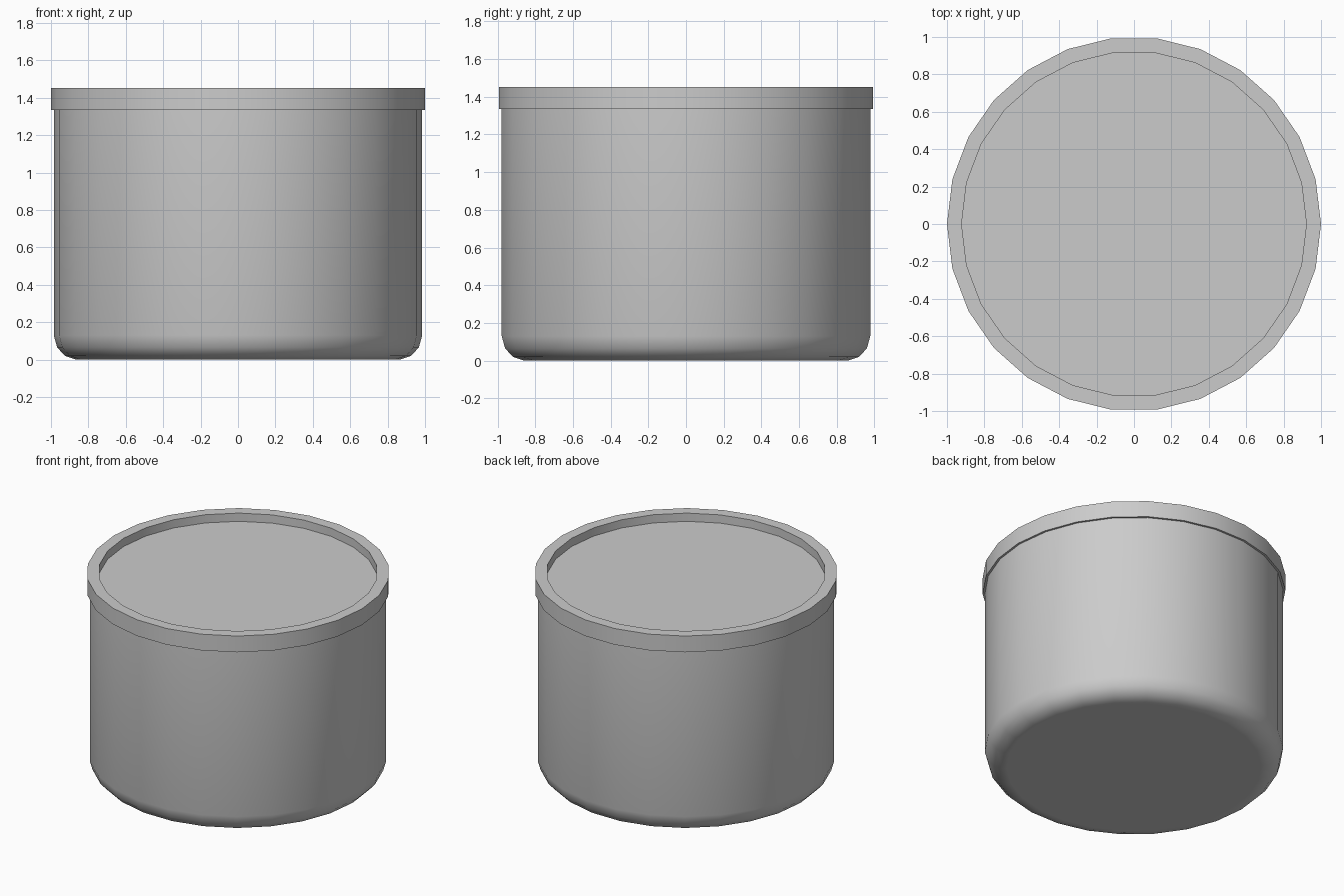
import bpy, bmesh, math

SIDES = 26

cube = bpy.data.objects.get("Cube")
if cube:
    bpy.data.objects.remove(cube, do_unlink=True)

grey = bpy.data.materials.new("light_grey")
grey.use_nodes = True
grey.diffuse_color = (0.6, 0.6, 0.6, 1)
grey.node_tree.nodes["Principled BSDF"].inputs["Base Color"].default_value = (0.6, 0.6, 0.6, 1)


def lathe(name, profile):
    """Turn a (radius, height) profile around z and cap both ends."""
    bm = bmesh.new()
    rings = []
    for r, z in profile:
        rings.append([bm.verts.new((r * math.cos(math.tau * i / SIDES),
                                    r * math.sin(math.tau * i / SIDES), z))
                      for i in range(SIDES)])
    for low, high in zip(rings, rings[1:]):
        for i in range(SIDES):
            j = (i + 1) % SIDES
            bm.faces.new((low[i], low[j], high[j], high[i]))
    bm.faces.new(rings[0][::-1])
    bm.faces.new(rings[-1])
    bmesh.ops.recalc_face_normals(bm, faces=bm.faces[:])
    mesh = bpy.data.meshes.new(name)
    bm.to_mesh(mesh)
    bm.free()
    mesh.materials.append(grey)
    obj = bpy.data.objects.new(name, mesh)
    bpy.context.collection.objects.link(obj)
    bpy.ops.object.select_all(action="DESELECT")
    obj.select_set(True)
    bpy.context.view_layer.objects.active = obj
    bpy.ops.object.shade_smooth_by_angle(angle=math.radians(35))
    return obj


# Round container with a softened bottom edge
lathe("container_body", [(0.84, 0), (0.865, 0), (0.925, 0.02), (0.967, 0.065),
                         (0.985, 0.13), (0.985, 1.34)])

# Lid with an overhanging band and a sunken top panel
lathe("lid", [(0.96, 1.335), (1, 1.335), (1, 1.453), (0.922, 1.453), (0.922, 1.393)])
